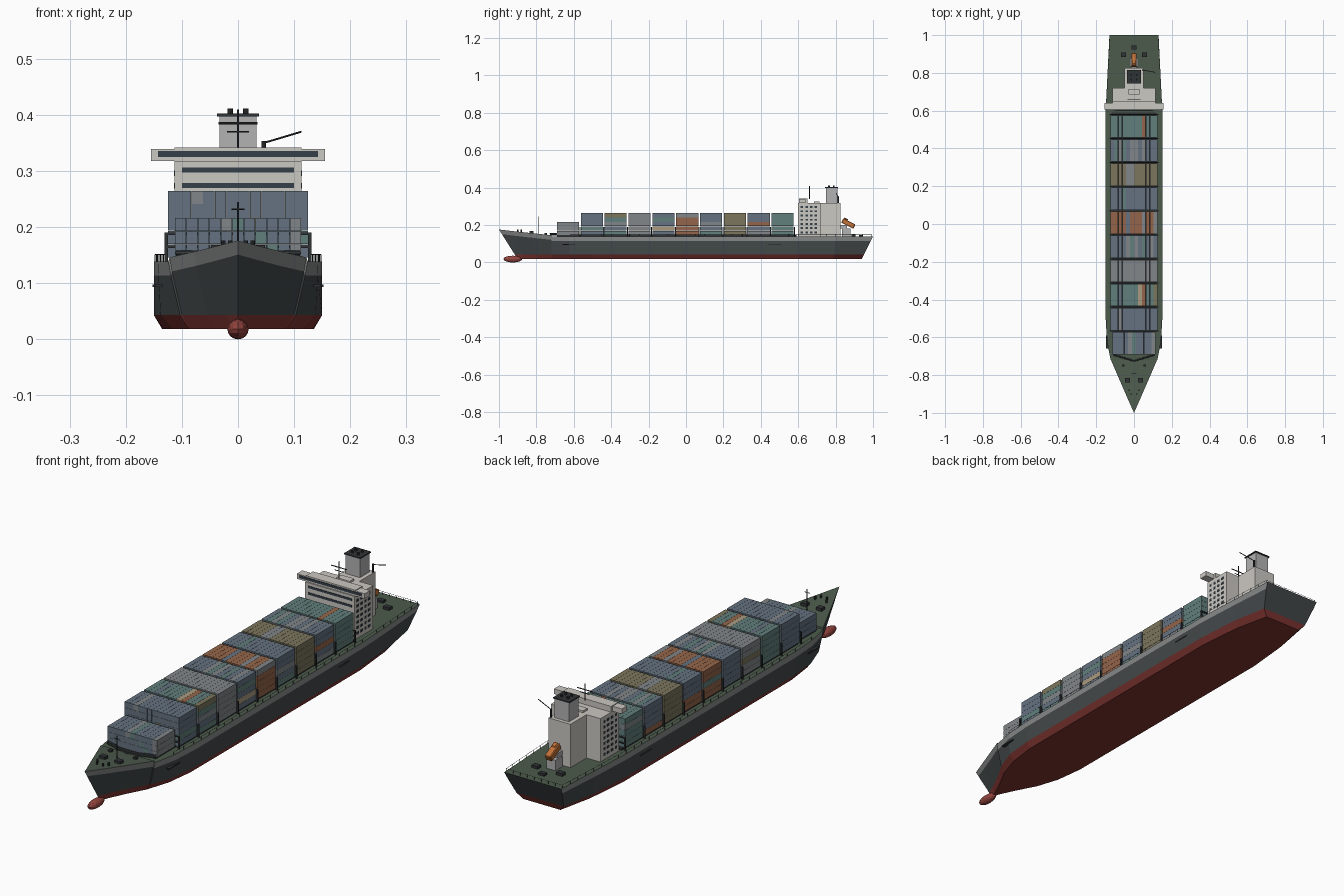
import bpy, bmesh, math, random
from mathutils import Vector, Matrix

if "Cube" in bpy.data.objects:
    bpy.data.objects.remove(bpy.data.objects["Cube"])

random.seed(7)


def material(name, r, g, b):
    m = bpy.data.materials.new(name)
    m.diffuse_color = (r, g, b, 1)
    m.use_nodes = True
    m.node_tree.nodes["Principled BSDF"].inputs["Base Color"].default_value = m.diffuse_color
    return m


HULL = material("hull_dark", .055, .065, .068)
RED = material("bottom_red", .21, .035, .03)
BULB = material("bulb_red", .3, .06, .05)
BAND = material("band_grey", .24, .25, .25)
DECK = material("deck_green", .075, .105, .075)
HOUSE = material("house_white", .6, .58, .54)
FUNNEL = material("funnel_grey", .45, .45, .45)
DARK = material("dark_steel", .03, .033, .035)
GLASS = material("window_glass", .035, .05, .065)
ORANGE = material("boat_orange", .55, .17, .04)
CARGO = [material("cargo_" + n, *c) for n, c in {
    "blue": (.13, .17, .22), "teal": (.12, .21, .2), "rust": (.3, .13, .07),
    "olive": (.2, .18, .11), "grey": (.22, .24, .25), "tan": (.4, .33, .22)}.items()]


def finish(name, bm, mats):
    me = bpy.data.meshes.new(name)
    bm.to_mesh(me)
    bm.free()
    for m in mats:
        me.materials.append(m)
    ob = bpy.data.objects.new(name, me)
    bpy.context.collection.objects.link(ob)
    return ob


def boxes(name, items, *mats):
    """Each item: x0, x1, y0, y1, z0, z1 [, material slot]."""
    bm = bmesh.new()
    for it in items:
        x0, x1, y0, y1, z0, z1 = it[:6]
        mat = Matrix.Translation(((x0 + x1) / 2, (y0 + y1) / 2, (z0 + z1) / 2)) @ \
            Matrix.Diagonal((x1 - x0, y1 - y0, z1 - z0, 1))
        for v in bmesh.ops.create_cube(bm, size=1, matrix=mat)["verts"]:
            for f in v.link_faces:
                f.material_index = it[6] if len(it) > 6 else 0
    return finish(name, bm, mats)


def both(items):
    """Mirror boxes across x = 0."""
    return items + [(-i[1], -i[0]) + tuple(i[2:]) for i in items]


def rods(name, segs, mat):
    """Each segment: start, end, radius."""
    bm = bmesh.new()
    for a, b, r in segs:
        a, b = Vector(a), Vector(b)
        m = Matrix.Translation((a + b) / 2) @ (b - a).to_track_quat('Z', 'Y').to_matrix().to_4x4()
        bmesh.ops.create_cone(bm, cap_ends=True, segments=8, radius1=r, radius2=r,
                              depth=(b - a).length, matrix=m)
    return finish(name, bm, [mat])


# Hull stations: y, deck / waterline / bottom half breadth, deck height, rake
stations = [
    (-1, 0, 0, 0, .176, .1), (-.93, .031, .018, .012, .168, .065),
    (-.82, .079, .055, .045, .156, .025), (-.72, .122, .1, .085, .146, 0),
    (-.719, .124, .103, .086, .139, 0), (-.62, .143, .138, .118, .139, 0),
    (-.5, .15, .15, .133, .139, 0), (.6, .15, .15, .135, .139, 0),
    (.8, .14, .137, .117, .139, -.01), (1, .13, .108, .085, .139, -.06)]
bm = bmesh.new()
rings = []
for y, wd, ww, wb, zd, rake in stations:
    half = [(wd, zd), (wd + (ww - wd) * .2, zd - .025), (ww, .043), (wb, .018)]
    pts = half + [(-x, z) for x, z in reversed(half)]
    rings.append([bm.verts.new((x, y + rake * (zd - z) / (zd - .018), z)) for x, z in pts])
slots = [1, 0, 2, 2, 2, 0, 1, 3]
for a, b in zip(rings, rings[1:]):
    for i in range(8):
        j = (i + 1) % 8
        bm.faces.new((a[i], a[j], b[j], b[i])).material_index = slots[i]
for i, s in enumerate((0, 0, 2)):
    r = rings[-1]
    bm.faces.new((r[i], r[i + 1], r[6 - i], r[7 - i])).material_index = s
bmesh.ops.remove_doubles(bm, verts=bm.verts, dist=1e-5)
bmesh.ops.dissolve_degenerate(bm, edges=bm.edges, dist=1e-6)
bmesh.ops.recalc_face_normals(bm, faces=bm.faces)
finish("hull", bm, [HULL, BAND, RED, DECK])

# Bulbous bow
bm = bmesh.new()
bmesh.ops.create_uvsphere(bm, u_segments=12, v_segments=8, radius=1, matrix=Matrix.Translation(
    (0, -.926, .018)) @ Matrix.Diagonal((.019, .05, .018, 1)))
finish("bulbous_bow", bm, [BULB])

# Side fenders
boxes("side_fenders", both([(.135, .1475, -.66, -.59, .093, .098), (.14, .152, .44, .51, .093, .098)]), DARK)

# Hatch coaming under the cargo
boxes("hatch_coaming", [(-.12, .12, -.56, .59, .137, .146), (-.108, .108, -.69, -.56, .137, .146)], DARK)

# Container bays: dominant colour slot and how strongly it rules
bays = [(0, .55), (0, .9), (1, .5), (4, .95), (0, .6), (2, .6), (0, .5), (3, .95), (0, .4), (1, .95)]
PITCH, LENGTH, START = .1275, .118, -.69
frames = []
for k, (main, share) in enumerate(bays):
    y0 = START + k * PITCH
    cols, tiers, w, h = (11, 3, .113, .0235) if k == 0 else (12, 5, .125, .0238)
    step = 2 * w / cols
    stack = []
    for c in range(cols):
        for t in range(tiers):
            slot = main if random.random() < share else random.choice((0, 0, 1, 1, 2, 3, 4, 4, 5))
            x = -w + c * step
            z = .146 + t * h
            stack.append((x + .0003, x + step - .0003, y0, y0 + LENGTH, z, z + h - .0005, slot))
    boxes(f"container_bay_{k + 1}", stack, *CARGO)
    # Lashing frame behind the bay
    ya, yb = y0 + LENGTH + .002, y0 + PITCH - .002
    frames += both([(.125, .131, ya, yb, .138, .19)])
    frames += [(-.13, .13, ya, yb, z, z + .004) for z in (.163, .186)]
boxes("lashing_frames", frames, DARK)

# Deckhouse with bridge and wings
boxes("deckhouse", [(-.113, .113, .6, .72, .137, .318), (-.113, .113, .605, .65, .318, .342),
                    (-.155, .155, .605, .64, .318, .339), (-.03, .03, .685, .715, .318, .326)], HOUSE)
boxes("front_windows", [(-.1, .1, .598, .602, .27, .279), (-.1, .1, .598, .602, .297, .306),
                        (-.143, .143, .603, .607, .325, .336)], GLASS)
boxes("side_windows", both([(.11, .1145, y, y + .013, z, z + .01) for y in (.613, .638, .663, .688)
                            for z in [.156 + .0225 * n for n in range(7)]]), GLASS)

# Engine casing, funnel, exhaust pipes
boxes("engine_casing", [(-.05, .05, .715, .825, .137, .318)], HOUSE)
boxes("funnel", [(-.033, .033, .748, .81, .318, .397)], FUNNEL)
boxes("funnel_cap", [(-.037, .037, .744, .814, .397, .402)], DARK)
rods("exhaust_pipes", [((x, y, .4), (x, y, .411), .005) for x in (-.014, .014) for y in (.765, .79)], DARK)

# Radar mast and stores crane
rods("radar_mast", [((0, .66, .34), (0, .66, .41), .002), ((-.035, .66, .385), (.035, .66, .385), .002),
                    ((-.02, .66, .37), (.02, .66, .37), .0015)], DARK)
rods("stores_crane", [((.046, .815, .315), (.046, .815, .353), .004),
                      ((.046, .815, .35), (.113, .803, .37), .0017)], DARK)

# Free-fall lifeboat on its ramp
boxes("lifeboat_ramp", [(-.02, .02, .835, .88, .137, .182), (-.014, .014, .825, .86, .182, .2)], FUNNEL)
boat = boxes("lifeboat", [(-.014, .014, -.036, .036, -.013, .013), (-.01, .01, -.034, -.01, .013, .019)], ORANGE)
boat.location = (0, .868, .208)
boat.rotation_euler.x = math.radians(-27)
bev = boat.modifiers.new("bevel", 'BEVEL')
bev.width = .004
bev.segments = 1

# Mooring gear fore and aft
boxes("stern_winches", both([(.042, .07, .885, .907, .137, .15)]) + [(-.014, .014, .925, .945, .137, .148)], DARK)
boxes("bow_winches", both([(.022, .048, -.838, -.816, .15, .168), (.05, .064, -.757, -.743, .142, .157)]), DARK)
rods("bow_bollards", [((s * x, y, .15), (s * x, y, .176), .004) for s in (-1, 1)
                      for x, y in ((.014, -.9), (.026, -.88))], DARK)

# Breakwater and foremast
rods("breakwater", [((s * .11, -.692, z), (0, -.725, z), .004) for s in (-1, 1) for z in (.147, .154)], HULL)
rods("foremast", [((0, -.79, .15), (0, -.79, .245), .0022), ((-.012, -.79, .232), (.012, -.79, .232), .0015)], DARK)

# Deck edge railings
rail = []
for s in (-1, 1):
    edge = [(s * .141, -.62), (s * .148, -.5), (s * .148, .6), (s * .138, .8), (s * .128, .99)]
    for (xa, ya), (xb, yb) in zip(edge, edge[1:]):
        rail.append(((xa, ya, .151), (xb, yb, .151), .0006))
        n = max(2, round((yb - ya) / .05))
        for i in range(n):
            x, y = xa + (xb - xa) * i / n, ya + (yb - ya) * i / n
            rail.append(((x, y, .138), (x, y, .151), .0008))
rail.append(((-.128, .99, .151), (.128, .99, .151), .0006))
rail += [((x * .032, .99, .138), (x * .032, .99, .151), .0008) for x in range(-4, 5)]
rods("deck_railing", rail, DARK)
